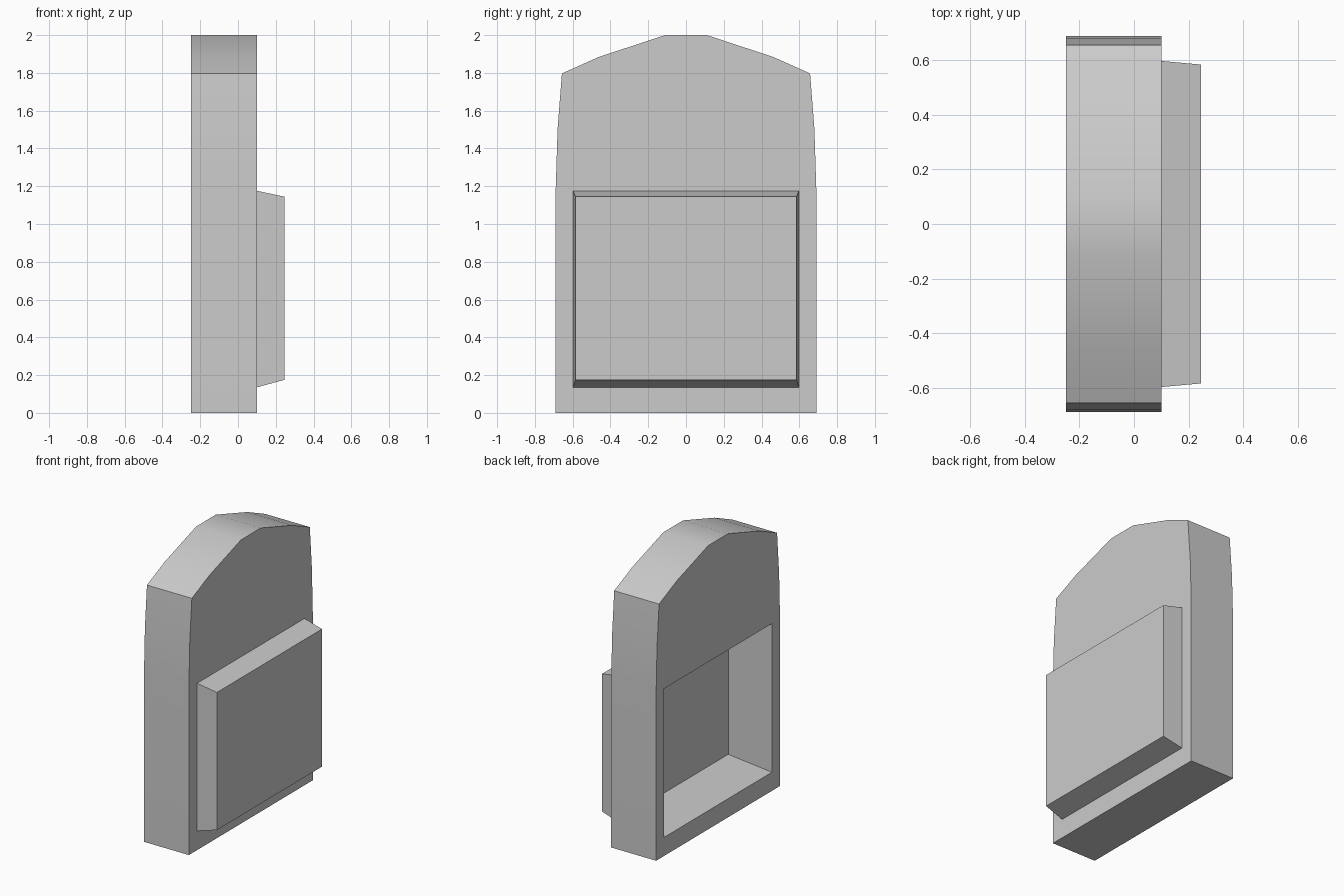
import bpy, bmesh

if "Cube" in bpy.data.objects:
    bpy.data.objects.remove(bpy.data.objects["Cube"])

X_BACK, X_FRONT, X_PANEL = -0.25, 0.10, 0.245
POCKET_FLOOR = 0.08


def rect(half_y, z0, z1):
    return [(-half_y, z0), (half_y, z0), (half_y, z1), (-half_y, z1)]


def loft(name, x0, loop0, x1, loop1):
    """Closed solid between two matching y-z outlines."""
    bm = bmesh.new()
    a = [bm.verts.new((x0, y, z)) for y, z in loop0]
    b = [bm.verts.new((x1, y, z)) for y, z in loop1]
    n = len(a)
    for i in range(n):
        j = (i + 1) % n
        bm.faces.new((a[i], a[j], b[j], b[i]))
    bm.faces.new(a)
    bm.faces.new(b)
    bmesh.ops.recalc_face_normals(bm, faces=bm.faces)
    me = bpy.data.meshes.new(name)
    bm.to_mesh(me)
    bm.free()
    ob = bpy.data.objects.new(name, me)
    bpy.context.collection.objects.link(ob)
    return ob


def boolean(ob, other, operation):
    mod = ob.modifiers.new(operation.lower(), 'BOOLEAN')
    mod.operation = operation
    mod.object = other
    mod.solver = 'EXACT'
    bpy.context.view_layer.objects.active = ob
    bpy.ops.object.modifier_apply(modifier=mod.name)
    bpy.data.objects.remove(other)


# Slab with tapered shoulders and a shallow peaked top
half = [(0.69, 0), (0.69, 1.18), (0.68, 1.5), (0.657, 1.797), (0.46, 1.885), (0.11, 2.0)]
outline = half + [(-y, z) for y, z in reversed(half)]
body = loft("body", X_BACK, outline, X_FRONT, outline)

# Raised panel with sloping borders
panel = loft("raised_panel", X_FRONT - 0.02, rect(0.60, 0.13, 1.18),
             X_PANEL, rect(0.585, 0.175, 1.145))
boolean(body, panel, 'UNION')

# Matching pocket in the rear face
pocket = loft("pocket_cutter", X_BACK - 0.01, rect(0.60, 0.13, 1.18),
              POCKET_FLOOR, rect(0.585, 0.175, 1.145))
boolean(body, pocket, 'DIFFERENCE')

# Soft shoulders, crisp corners
body.select_set(True)
bpy.context.view_layer.objects.active = body
bpy.ops.object.shade_smooth_by_angle(angle=0.6)
